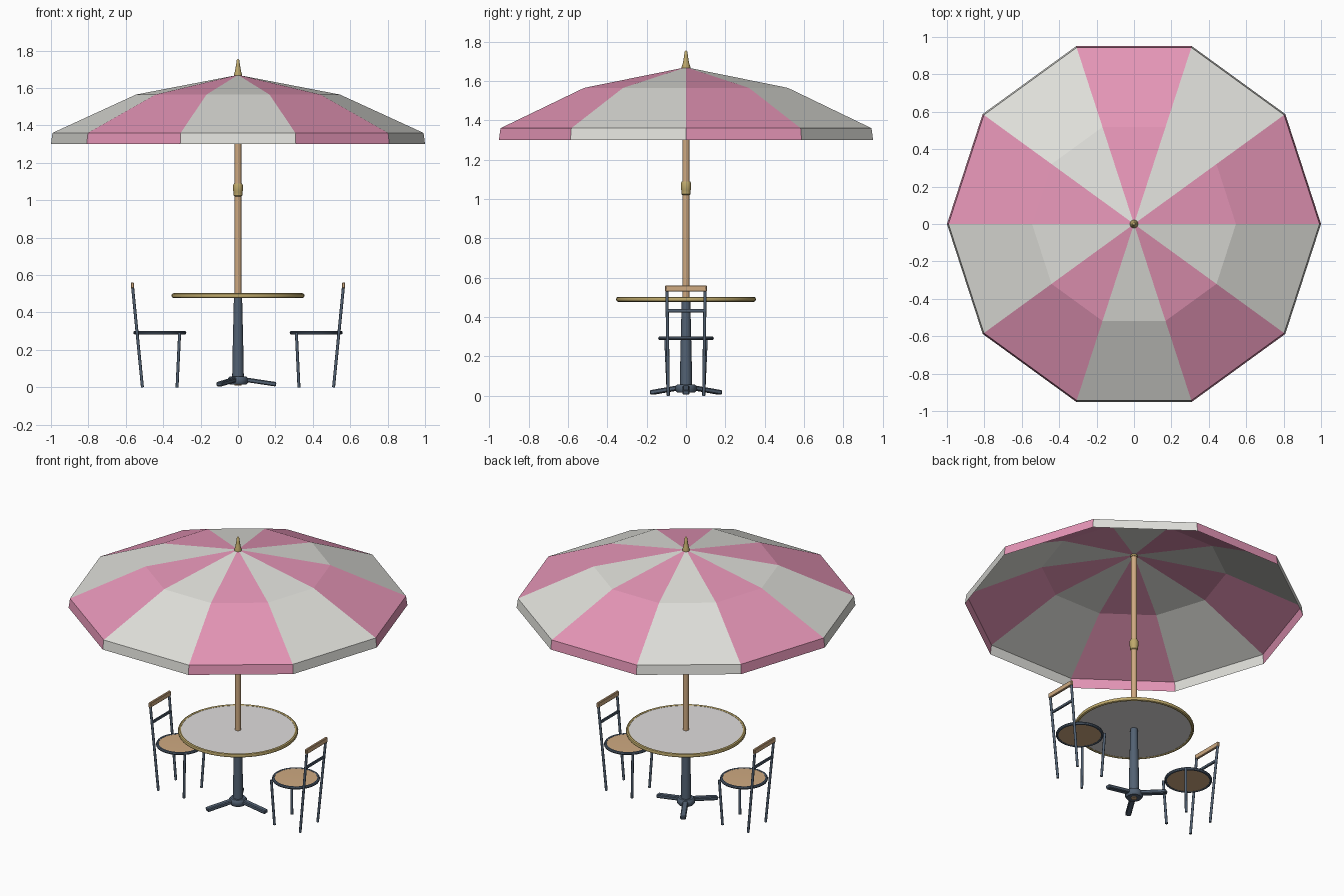
import bpy, bmesh, math
from mathutils import Vector, Matrix

cube = bpy.data.objects.get("Cube")
if cube:
    bpy.data.objects.remove(cube, do_unlink=True)


def material(name, r, g, b):
    m = bpy.data.materials.new(name)
    m.use_nodes = True
    m.diffuse_color = (r, g, b, 1)
    shader = m.node_tree.nodes["Principled BSDF"]
    shader.inputs["Base Color"].default_value = (r, g, b, 1)
    shader.inputs["Roughness"].default_value = 0.7
    return m


PINK = material("pink fabric", 0.78, 0.30, 0.47)
WHITE = material("white fabric", 0.74, 0.74, 0.70)
TABLE = material("table white", 0.74, 0.72, 0.72)
WOOD = material("wood", 0.62, 0.40, 0.22)
GOLD = material("brass", 0.52, 0.40, 0.15)
METAL = material("blue grey metal", 0.085, 0.12, 0.17)


def finish(bm, name, mats, smooth=True):
    mesh = bpy.data.meshes.new(name)
    bm.to_mesh(mesh)
    bm.free()
    for m in mats:
        mesh.materials.append(m)
    if smooth:
        for p in mesh.polygons:
            p.use_smooth = True
        mesh.set_sharp_from_angle(angle=math.radians(40))
    obj = bpy.data.objects.new(name, mesh)
    bpy.context.collection.objects.link(obj)
    return obj


def lathe(name, profile, mat, sides=24, x=0.0, closed=False):
    """Revolve (radius, height) points around a vertical axis."""
    bm = bmesh.new()
    verts = [bm.verts.new((r, 0, z)) for r, z in profile]
    pairs = list(zip(verts, verts[1:]))
    if closed:
        pairs.append((verts[-1], verts[0]))
    edges = [bm.edges.new(p) for p in pairs]
    bmesh.ops.spin(bm, geom=verts + edges, axis=(0, 0, 1), cent=(0, 0, 0),
                   angle=math.tau, steps=sides, use_duplicate=False)
    bmesh.ops.remove_doubles(bm, verts=bm.verts, dist=0.0001)
    bmesh.ops.recalc_face_normals(bm, faces=bm.faces)
    bmesh.ops.translate(bm, verts=bm.verts, vec=(x, 0, 0))
    return finish(bm, name, [mat])


def ring(name, radius, z, half_w, half_h, mat, x=0.0, sides=40):
    section = [(radius + half_w * math.cos(a), z + half_h * math.sin(a))
               for a in (math.tau * i / 8 for i in range(8))]
    return lathe(name, section, mat, sides, x, closed=True)


def rod(name, a, b, radius, mat):
    a, b = Vector(a), Vector(b)
    d = b - a
    bm = bmesh.new()
    bmesh.ops.create_cone(bm, cap_ends=True, segments=10, radius1=radius,
                          radius2=radius, depth=d.length)
    turn = d.to_track_quat('Z', 'Y').to_matrix().to_4x4()
    bm.transform(Matrix.Translation((a + b) / 2) @ turn)
    return finish(bm, name, [mat])


def bar(name, a, b, width, height, mat):
    a, b = Vector(a), Vector(b)
    d = b - a
    bm = bmesh.new()
    bmesh.ops.create_cube(bm, size=1)
    bmesh.ops.scale(bm, verts=bm.verts, vec=(d.length, width, height))
    bmesh.ops.bevel(bm, geom=bm.edges[:], offset=min(width, height) * 0.2,
                    segments=1, affect='EDGES')
    turn = d.to_track_quat('X', 'Z').to_matrix().to_4x4()
    bm.transform(Matrix.Translation((a + b) / 2) @ turn)
    return finish(bm, name, [mat], smooth=False)


# Canopy: ten striped panels with a short valance
SIDES = 10
bm = bmesh.new()
apex = bm.verts.new((0, 0, 1.67))
rings = []
for r, z in ((0.545, 1.565), (0.992, 1.36), (1.0, 1.30)):
    rings.append([bm.verts.new((r * math.cos(math.tau * i / SIDES),
                                r * math.sin(math.tau * i / SIDES), z))
                  for i in range(SIDES)])
for i in range(SIDES):
    j = (i + 1) % SIDES
    panel = [bm.faces.new((apex, rings[0][i], rings[0][j]))]
    for up, low in zip(rings, rings[1:]):
        panel.append(bm.faces.new((up[i], low[i], low[j], up[j])))
    for f in panel:
        f.material_index = i % 2
finish(bm, "canopy", [PINK, WHITE], smooth=False)

# Pole, collar and finial
lathe("pole", [(0, 0.01), (0.018, 0.01), (0.018, 1.665), (0, 1.665)], WOOD, 16)
lathe("pole_collar", [(0.018, 1.02), (0.023, 1.025), (0.023, 1.042), (0.026, 1.05),
                      (0.026, 1.08), (0.022, 1.09), (0.018, 1.09)], GOLD, 16)
lathe("finial", [(0, 1.655), (0.021, 1.655), (0.022, 1.672), (0.016, 1.69),
                 (0.011, 1.72), (0.007, 1.75), (0, 1.757)], GOLD, 16)

# Table top with rim
lathe("table_top", [(0, 0.482), (0.345, 0.482), (0.345, 0.498), (0, 0.498)], TABLE, 48)
ring("table_rim", 0.345, 0.49, 0.011, 0.013, GOLD, sides=48)

# Table post and three-legged base
lathe("table_post", [(0, 0.05), (0.031, 0.05), (0.030, 0.14), (0.022, 0.482),
                     (0, 0.482)], METAL, 16)
lathe("base_hub", [(0, 0.015), (0.045, 0.015), (0.053, 0.025), (0.053, 0.048),
                   (0.045, 0.058), (0, 0.058)], METAL, 16)
for i in range(3):
    a = math.tau * i / 3
    c, s = math.cos(a), math.sin(a)
    bar(f"base_leg_{i + 1}", (0.03 * c, 0.03 * s, 0.042),
        (0.204 * c, 0.204 * s, 0.016), 0.034, 0.024, METAL)

# Two chairs facing the table
for side, s in (("left", 1), ("right", -1)):
    def post_x(z):
        return s * (0.511 + 0.098 * z)

    n = side + "_chair_"
    cx = s * 0.418
    lathe(n + "seat", [(0, 0.286), (0.132, 0.286), (0.132, 0.298), (0, 0.301)],
          WOOD, 32, cx)
    ring(n + "seat_ring", 0.133, 0.292, 0.009, 0.010, METAL, cx, 32)
    for label, k in (("a", 1), ("b", -1)):
        rod(n + "back_post_" + label, (post_x(0), k * 0.09, 0),
            (post_x(0.55), k * 0.097, 0.55), 0.008, METAL)
        rod(n + "front_leg_" + label, (s * 0.326, k * 0.09, 0),
            (s * 0.312, k * 0.103, 0.292), 0.008, METAL)
    bar(n + "middle_rail", (post_x(0.433), -0.097, 0.433),
        (post_x(0.433), 0.097, 0.433), 0.012, 0.018, METAL)
    bar(n + "top_rail", (post_x(0.545), -0.106, 0.545),
        (post_x(0.545), 0.106, 0.545), 0.016, 0.032, WOOD)
